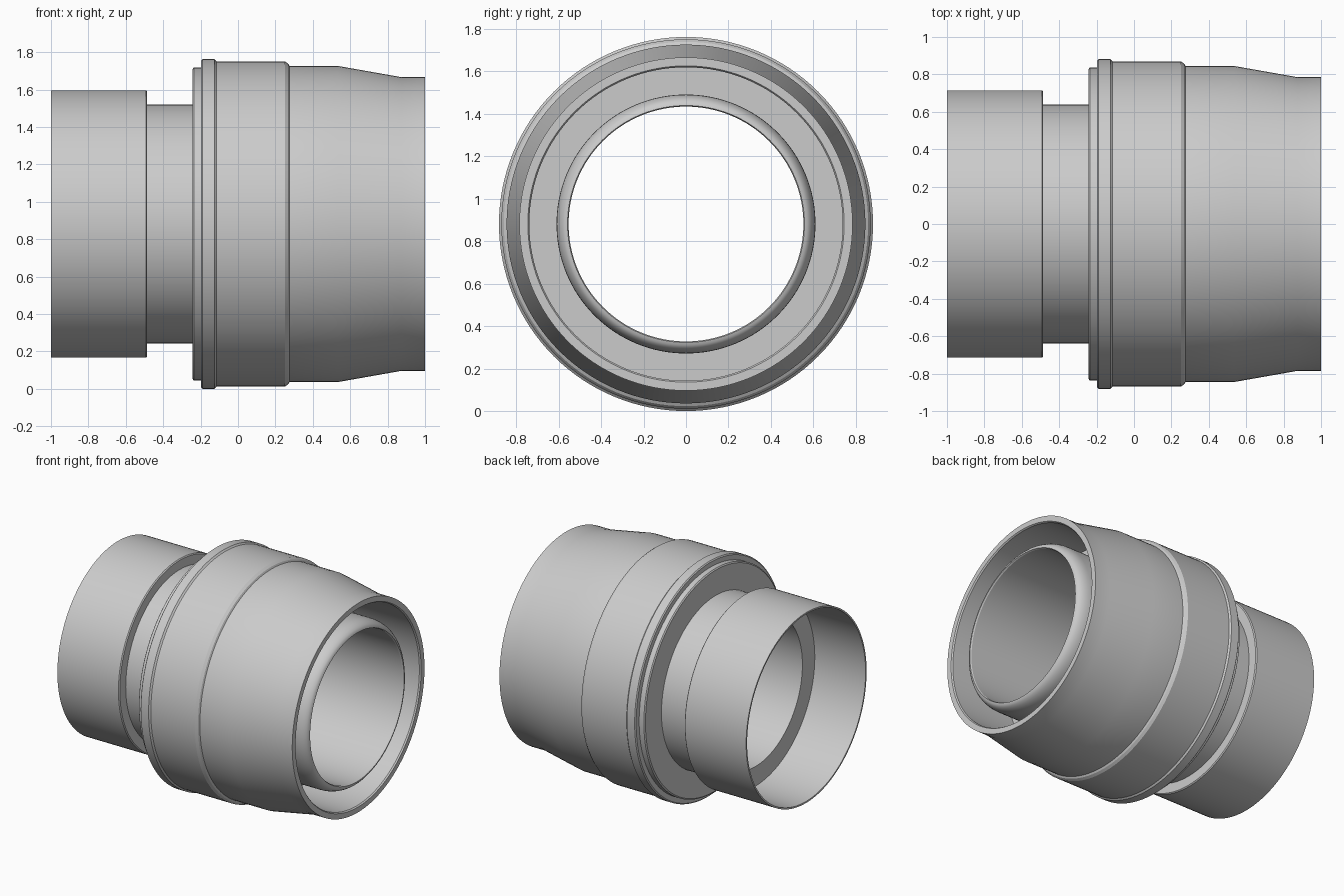
import bpy, bmesh
from math import cos, sin, tau, radians

if "Cube" in bpy.data.objects:
    bpy.data.objects.remove(bpy.data.objects["Cube"])

SEGMENTS = 128
AXIS_Z = 0.881


def lathe(name, profile):
    """Revolve a closed (x, radius) outline around the x axis."""
    bm = bmesh.new()
    rings = []
    for i in range(SEGMENTS):
        a = tau * i / SEGMENTS
        rings.append([bm.verts.new((x, r * cos(a), r * sin(a))) for x, r in profile])
    n = len(profile)
    for i, ring in enumerate(rings):
        nxt = rings[(i + 1) % SEGMENTS]
        for j in range(n):
            k = (j + 1) % n
            bm.faces.new((ring[j], ring[k], nxt[k], nxt[j]))
    bmesh.ops.recalc_face_normals(bm, faces=bm.faces)
    mesh = bpy.data.meshes.new(name)
    bm.to_mesh(mesh)
    bm.free()
    obj = bpy.data.objects.new(name, mesh)
    bpy.context.collection.objects.link(obj)
    obj.location.z = AXIS_Z
    bpy.ops.object.select_all(action='DESELECT')
    obj.select_set(True)
    bpy.context.view_layer.objects.active = obj
    bpy.ops.object.shade_smooth_by_angle(angle=radians(25))
    return obj


def nose(x_tip, r_in, r_out, length, steps=6):
    """Rounded outer edge at the open end of the inner pipe."""
    pts = []
    for i in range(steps + 1):
        t = tau / 4 * i / steps
        pts.append((x_tip - length * (1 - cos(t)), r_in + (r_out - r_in) * sin(t)))
    return pts[::-1]


# Inner pipe: wide thin-walled socket, narrow neck, rounded spigot
lathe("inner_pipe", [
    (-1.0, 0.703), (-1.0, 0.715), (-0.493, 0.715), (-0.486, 0.708),
    (-0.486, 0.638), (-0.23, 0.638), (0.50, 0.638), (0.50, 0.61),
    *nose(0.99, 0.558, 0.61, 0.10),
    (0.98, 0.553), (-0.58, 0.553), (-0.58, 0.70),
])

# Outer collar: flange, raised band, body, tapered sleeve, hollow mouth
lathe("outer_collar", [
    (-0.243, 0.63), (-0.243, 0.828), (-0.236, 0.837), (-0.197, 0.837),
    (-0.197, 0.873), (-0.190, 0.881), (-0.126, 0.881), (-0.119, 0.873),
    (-0.115, 0.870), (0.25, 0.870), (0.268, 0.858), (0.275, 0.845),
    (0.535, 0.845), (0.875, 0.785), (1.0, 0.785),
    (1.0, 0.745), (0.99, 0.738), (0.50, 0.738), (0.50, 0.60), (0.48, 0.60),
    (0.48, 0.63),
])
